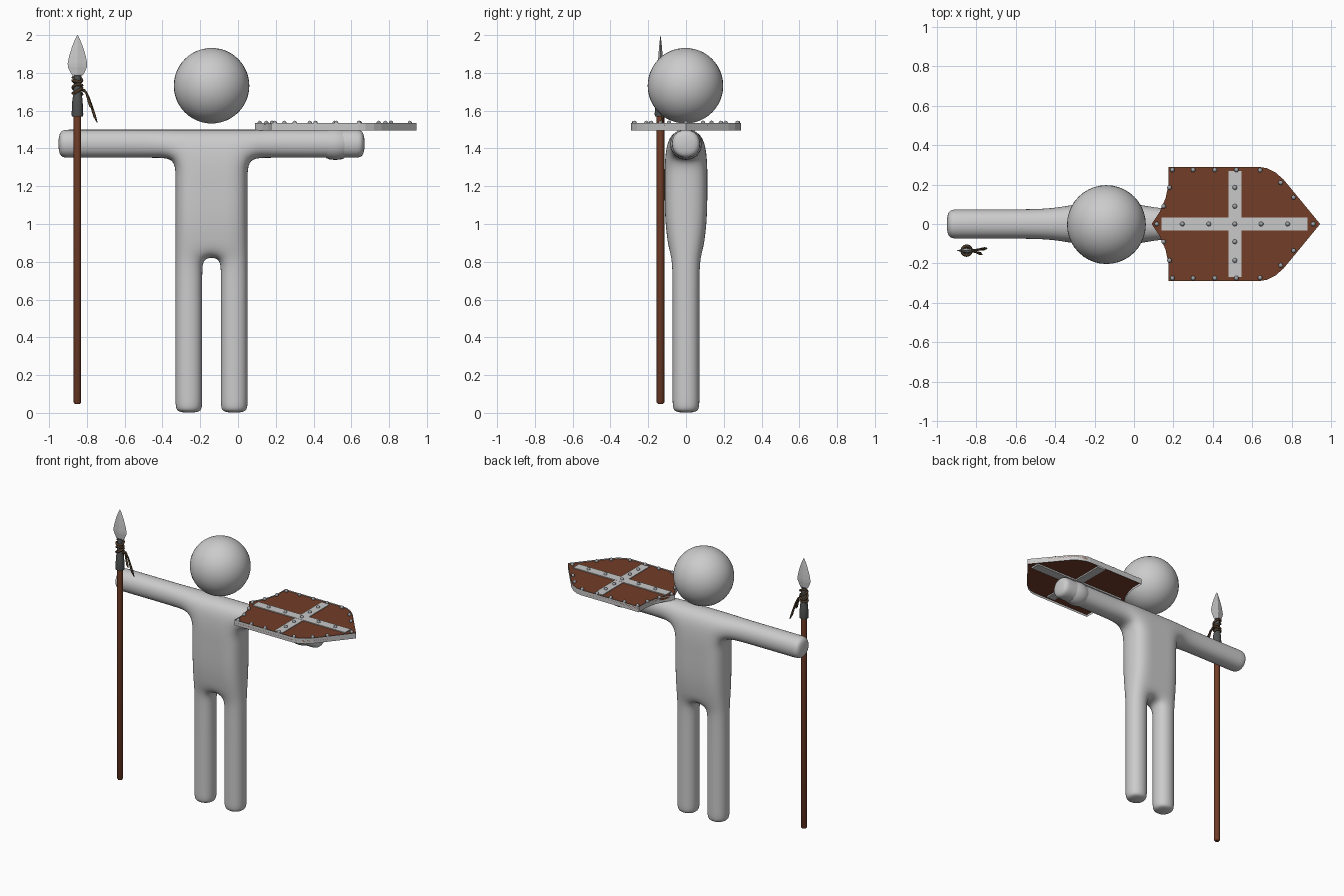
import bpy, bmesh, math
from mathutils import Vector

if "Cube" in bpy.data.objects:
    bpy.data.objects.remove(bpy.data.objects["Cube"])


def material(name, rgb):
    m = bpy.data.materials.new(name)
    m.diffuse_color = (*rgb, 1)
    m.use_nodes = True
    m.node_tree.nodes["Principled BSDF"].inputs["Base Color"].default_value = m.diffuse_color
    return m


GREY = material("light_grey", (0.6, 0.6, 0.6))
STEEL = material("steel", (0.58, 0.58, 0.58))
RIVET = material("rivet_grey", (0.36, 0.37, 0.39))
BROWN = material("wood_brown", (0.17, 0.048, 0.021))
SOCKET = material("dark_iron", (0.08, 0.085, 0.085))
LEATHER = material("dark_leather", (0.075, 0.045, 0.024))


def finish(name, bm, mat, smooth=None):
    bmesh.ops.recalc_face_normals(bm, faces=bm.faces)
    me = bpy.data.meshes.new(name)
    bm.to_mesh(me)
    bm.free()
    ob = bpy.data.objects.new(name, me)
    bpy.context.collection.objects.link(ob)
    me.materials.append(mat)
    if smooth:
        bpy.ops.object.select_all(action='DESELECT')
        ob.select_set(True)
        bpy.context.view_layer.objects.active = ob
        bpy.ops.object.shade_smooth_by_angle(angle=math.radians(smooth))
    return ob


def lathe(name, profile, loc, mat, segs=24, smooth=40):
    """Closed turned shape from (radius, height) pairs."""
    bm = bmesh.new()
    rings = [[bm.verts.new((r * math.cos(2 * math.pi * i / segs),
                            r * math.sin(2 * math.pi * i / segs), z))
              for i in range(segs)] for r, z in profile]
    for a, b in zip(rings, rings[1:]):
        for i in range(segs):
            j = (i + 1) % segs
            bm.faces.new((a[i], a[j], b[j], b[i]))
    bm.faces.new(rings[0])
    bm.faces.new(rings[-1])
    ob = finish(name, bm, mat, smooth)
    ob.location = loc
    return ob


def box(name, lo, hi, mat):
    bm = bmesh.new()
    bmesh.ops.create_cube(bm, size=1)
    for v in bm.verts:
        v.co = [l + (c + 0.5) * (h - l) for l, h, c in zip(lo, hi, v.co)]
    return finish(name, bm, mat)


def cord(name, pts, depth, mat, radii=None):
    cu = bpy.data.curves.new(name, 'CURVE')
    cu.dimensions = '3D'
    cu.bevel_depth = depth
    cu.bevel_resolution = 1
    cu.use_fill_caps = True
    sp = cu.splines.new('POLY')
    sp.points.add(len(pts) - 1)
    for i, p in enumerate(pts):
        sp.points[i].co = (*p, 1)
        sp.points[i].radius = radii[i] if radii else 1
    cu.materials.append(mat)
    ob = bpy.data.objects.new(name, cu)
    bpy.context.collection.objects.link(ob)


# Body: one cage of front and back cells, rounded by subdivision
CX = -0.14
half = [0.043, 0.197, 0.30, 0.55, 0.76, 0.815]
us = [-u for u in reversed(half)] + half
zs = [-0.003, 0.045, 0.4, 0.74, 0.82, 0.92, 1.05, 1.24, 1.344, 1.506]


def depth(u, z):
    u = abs(u)
    if z < 0.8:
        return 0.077
    if u > 0.25:
        return 0.081
    return {0.82: 0.082, 0.92: 0.1, 1.506: 0.09}.get(z, 0.113)


def body():
    bm = bmesh.new()
    verts, edges = {}, {}

    def v(i, j, s):
        if (i, j, s) not in verts:
            u, z = us[i], zs[j]
            verts[i, j, s] = bm.verts.new((CX + u, s * depth(u, z), z))
        return verts[i, j, s]

    for i in range(len(us) - 1):
        for j in range(len(zs) - 1):
            mid = abs(us[i] + us[i + 1]) / 2
            arm = zs[j] > 1.3
            torso = zs[j] > 0.8 and mid < 0.197
            leg = 0.043 < mid < 0.197
            if not (arm or torso or leg):
                continue
            loop = [(i, j), (i + 1, j), (i + 1, j + 1), (i, j + 1)]
            for s in (-1, 1):
                bm.faces.new([v(*c, s) for c in loop])
            for a, b in zip(loop, loop[1:] + loop[:1]):
                edges.setdefault(frozenset((a, b)), []).append((a, b))
    for uses in edges.values():
        if len(uses) == 1:
            a, b = uses[0]
            bm.faces.new((v(*a, -1), v(*b, -1), v(*b, 1), v(*a, 1)))
    ob = finish("body", bm, GREY, 180)
    mod = ob.modifiers.new("round", 'SUBSURF')
    mod.levels = mod.render_levels = 3


body()

# Head
bm = bmesh.new()
bmesh.ops.create_uvsphere(bm, u_segments=40, v_segments=24, radius=0.2)
finish("head", bm, GREY, 180).location = (CX, -0.003, 1.732)

# Shield: rim and panel come from one inset outline
upper = [(0.13, 0.06), (0.16, 0.13), (0.175, 0.2), (0.175, 0.29), (0.635, 0.29),
         (0.675, 0.283), (0.72, 0.26), (0.76, 0.225)]
outline = [(0.09, 0)] + upper + [(0.945, 0)] + [(x, -y) for x, y in reversed(upper)]


def shield_layer(name, keep_rim, z, thick, mat):
    bm = bmesh.new()
    inner = bm.faces.new([bm.verts.new((x, y, z)) for x, y in outline])
    ring = bmesh.ops.inset_region(bm, faces=[inner], thickness=0.035,
                                  use_boundary=True, use_even_offset=True)['faces']
    drop = [f for f in bm.faces if (f in ring) != keep_rim]
    bmesh.ops.delete(bm, geom=drop, context='FACES')
    mod = finish(name, bm, mat).modifiers.new("thickness", 'SOLIDIFY')
    mod.thickness, mod.offset = thick, 0


shield_layer("shield_rim", True, 1.516, 0.04, STEEL)
shield_layer("shield_panel", False, 1.52, 0.016, BROWN)
box("shield_long_bar", (0.14, -0.033, 1.501), (0.88, 0.033, 1.534), STEEL)
box("shield_cross_bar", (0.48, -0.27, 1.502), (0.545, 0.27, 1.533), STEEL)

# Rivets on rim and bars
spots = [(x, 0) for x in (0.115, 0.245, 0.38, 0.512, 0.645, 0.78, 0.91)]
for x, y in [(0.195, 0.275), (0.3, 0.275), (0.41, 0.275), (0.52, 0.275), (0.64, 0.273),
             (0.745, 0.21), (0.81, 0.135), (0.18, 0.185), (0.15, 0.09),
             (0.512, 0.185), (0.512, 0.09)]:
    spots += [(x, y), (x, -y)]
bm = bmesh.new()
for x, y in spots:
    made = bmesh.ops.create_uvsphere(bm, u_segments=10, v_segments=6, radius=0.012)
    bmesh.ops.translate(bm, verts=made['verts'], vec=(x, y, 1.535))
finish("shield_rivets", bm, RIVET, 180)

# Arm strap under the shield
strap = lathe("shield_strap", [(0.074, -0.05), (0.081, -0.03), (0.084, 0),
                               (0.081, 0.03), (0.074, 0.05)], (0.515, 0, 1.423), STEEL)
strap.rotation_euler.y = math.pi / 2

# Spear
SX, SY = -0.85, -0.135
lathe("spear_shaft", [(0.014, 0.048), (0.02, 0.056), (0.02, 1.6)], (SX, SY, 0), BROWN, 16)
lathe("spear_socket", [(0.029, 1.57), (0.031, 1.58), (0.027, 1.66), (0.021, 1.69),
                       (0.017, 1.79)], (SX, SY, 0), SOCKET, 16)
blade = lathe("spear_blade", [(0.012, 1.77), (0.034, 1.795), (0.05, 1.83), (0.052, 1.85),
                              (0.044, 1.89), (0.028, 1.94), (0.012, 1.98), (0.001, 2.0)],
              (SX, SY, 0), STEEL, 4, None)
blade.scale.y = 0.26

# Leather binding and loose ends
cord("spear_binding", [(SX + 0.024 * math.cos(a), SY + 0.024 * math.sin(a),
                        1.685 + 0.0042 * a + 0.008 * math.sin(a * 1.3))
                       for a in (k * math.pi / 6 for k in range(43))], 0.008, LEATHER)
for k, (dx, dy, dz) in enumerate([(0.085, 0.012, -0.17), (0.06, -0.02, -0.10)]):
    start = Vector((SX + 0.02, SY, 1.71))
    path = [start + Vector((dx * t ** 0.8, dy * t, dz * t ** 1.3 + 0.012 * math.sin(6 * t)))
            for t in (0, 0.2, 0.4, 0.6, 0.8, 1)]
    cord(f"loose_end_{k + 1}", path, 0.008, LEATHER, [0.7, 0.8, 0.7, 0.9, 1.0, 0.3])
